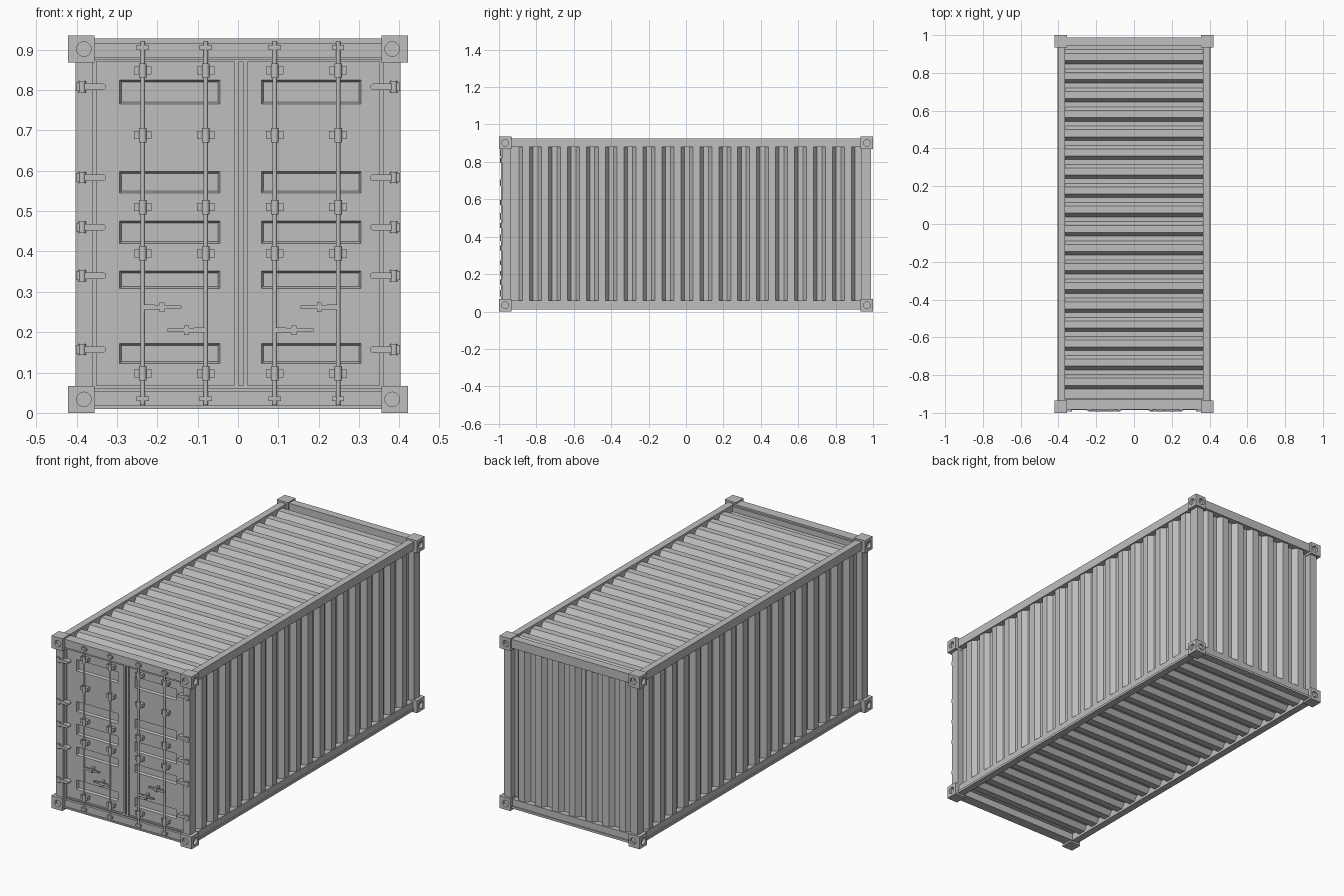
import bpy, bmesh, math
from mathutils import Matrix, Vector

cube = bpy.data.objects.get("Cube")
if cube:
    bpy.data.objects.remove(cube, do_unlink=True)

steel = bpy.data.materials.new("grey steel")
steel.use_nodes = True
steel.diffuse_color = (0.52, 0.52, 0.52, 1)
steel.node_tree.nodes["Principled BSDF"].inputs["Base Color"].default_value = (0.52, 0.52, 0.52, 1)


def finish(name, bm, smooth=False):
    mesh = bpy.data.meshes.new(name)
    bm.to_mesh(mesh)
    bm.free()
    mesh.materials.append(steel)
    ob = bpy.data.objects.new(name, mesh)
    bpy.context.collection.objects.link(ob)
    if smooth:
        bpy.ops.object.select_all(action='DESELECT')
        ob.select_set(True)
        bpy.context.view_layer.objects.active = ob
        bpy.ops.object.shade_smooth_by_angle(angle=math.radians(40))
    return ob


def add_box(bm, x, y, z):
    """Add a box given as three (low, high) ranges."""
    size = Vector((x[1] - x[0], y[1] - y[0], z[1] - z[0]))
    mid = Vector((sum(x), sum(y), sum(z))) / 2
    bmesh.ops.create_cube(bm, size=1, matrix=Matrix.Translation(mid) @ Matrix.Diagonal(size).to_4x4())


def boxes(name, *ranges):
    bm = bmesh.new()
    for r in ranges:
        add_box(bm, *r)
    return finish(name, bm)


def add_cylinder(bm, centre, radius, length, axis, sides=16):
    turn = Vector((0, 0, 1)).rotation_difference(Vector(axis)).to_matrix().to_4x4()
    bmesh.ops.create_cone(bm, cap_ends=True, segments=sides, radius1=radius, radius2=radius,
                          depth=length, matrix=Matrix.Translation(centre) @ turn)


def corrugated(name, ridges, start, end, middle, place, span):
    """Sweep a row of trapezoid ridges; place(along, height, across) gives a point."""
    pitch, foot, crown = 0.1012, 0.037, 0.018
    profile = [(start, 0)]
    for i in range(ridges):
        c = middle + (i - (ridges - 1) / 2) * pitch
        profile += [(c - foot, 0), (c - crown, 1), (c + crown, 1), (c + foot, 0)]
    profile.append((end, 0))
    bm = bmesh.new()
    rows = [[bm.verts.new(place(a, h, s)) for s in span] for a, h in profile]
    for p, q in zip(rows, rows[1:]):
        bm.faces.new((p[0], p[1], q[1], q[0]))
    bmesh.ops.recalc_face_normals(bm, faces=bm.faces)
    ob = finish(name, bm)
    mod = ob.modifiers.new("thickness", 'SOLIDIFY')
    mod.thickness = 0.003
    mod.offset = 0
    return ob


# Corrugated walls, roof and underside
for side, label in ((1, "left"), (-1, "right")):
    corrugated(label + "_wall", 18, -0.95, 0.95, 0.005,
               lambda a, h, s: (side * (0.368 + 0.026 * h), a, s), (0.05, 0.89))
corrugated("back_wall", 7, -0.37, 0.37, 0,
           lambda a, h, s: (a, 0.95 + 0.026 * h, s), (0.05, 0.89))
corrugated("roof", 18, -0.95, 0.95, 0.025,
           lambda a, h, s: (s, a, 0.888 + 0.026 * h), (-0.37, 0.37))
corrugated("underside", 18, -0.95, 0.95, 0.005,
           lambda a, h, s: (s, a, 0.05 - 0.026 * h), (-0.37, 0.37))

# Frame: posts and rails
for side, label in ((1, "left"), (-1, "right")):
    def sx(a, b):
        return tuple(sorted((side * a, side * b)))
    boxes(label + "_posts",
          (sx(0.36, 0.402), (-0.985, -0.935), (0.03, 0.9)),
          (sx(0.36, 0.402), (0.935, 0.988), (0.03, 0.9)))
    boxes(label + "_top_rail", (sx(0.365, 0.402), (-0.97, 0.97), (0.88, 0.926)))
    boxes(label + "_bottom_rail",
          (sx(0.365, 0.398), (-0.97, 0.97), (0.022, 0.058)),
          (sx(0.365, 0.404), (-0.97, 0.97), (0.01, 0.022)))
WIDE = (-0.38, 0.38)
boxes("back_header", (WIDE, (0.945, 0.988), (0.88, 0.928)))
boxes("back_sill", (WIDE, (0.945, 0.982), (0.022, 0.058)), (WIDE, (0.945, 0.988), (0.01, 0.022)))
boxes("front_header", (WIDE, (-0.978, -0.92), (0.88, 0.918)), (WIDE, (-0.983, -0.93), (0.915, 0.927)))
boxes("front_sill", (WIDE, (-0.978, -0.93), (0.016, 0.054)), (WIDE, (-0.985, -0.93), (0.01, 0.018)))

# Corner castings with round sockets on their outer faces
bm, holes = bmesh.new(), bmesh.new()
for i in (-1, 1):
    for j in (-1, 1):
        for z in (0.0335, 0.9015):
            x, y = i * 0.388, j * 0.967
            add_box(bm, (x - 0.033, x + 0.033), (y - 0.033, y + 0.033), (z - 0.0335, z + 0.0335))
            add_cylinder(holes, (i * 0.382, j * 1.0, z), 0.018, 0.03, (0, 1, 0), 20)
            add_cylinder(holes, (i * 0.421, y, z), 0.018, 0.03, (1, 0, 0), 20)
castings = finish("corner_castings", bm)
cutter = finish("socket_cutter", holes)
cut = castings.modifiers.new("sockets", 'BOOLEAN')
cut.operation, cut.solver, cut.object = 'DIFFERENCE', 'EXACT', cutter
bpy.context.view_layer.objects.active = castings
bpy.ops.object.modifier_apply(modifier=cut.name)
bpy.data.objects.remove(cutter, do_unlink=True)

# Doors with recessed panels
FACE = -0.965
PANELS = ((0.122, 0.172), (0.308, 0.352), (0.42, 0.475), (0.545, 0.598), (0.765, 0.825))
levels = [0.054] + [z for pair in PANELS for z in pair] + [0.882]
for name, columns in (("right_door", (-0.362, -0.293, -0.045, 0.007)),
                      ("left_door", (0.007, 0.058, 0.305, 0.362))):
    bm = bmesh.new()
    grid = [[bm.verts.new((x, FACE, z)) for x in columns] for z in levels]
    recessed = []
    for r in range(len(levels) - 1):
        for c in range(3):
            f = bm.faces.new((grid[r][c], grid[r][c + 1], grid[r + 1][c + 1], grid[r + 1][c]))
            if c == 1 and r % 2:
                recessed.append(f)
    bm.normal_update()
    bmesh.ops.inset_individual(bm, faces=recessed, thickness=0.007, depth=-0.012)
    finish(name, bm)

# Rubber seals around and between the doors
boxes("door_seals",
      ((-0.01, 0.002), (FACE - 0.008, FACE), (0.06, 0.876)),
      ((0.012, 0.024), (FACE - 0.008, FACE), (0.06, 0.876)),
      ((-0.36, -0.351), (FACE - 0.006, FACE), (0.06, 0.876)),
      ((0.351, 0.36), (FACE - 0.006, FACE), (0.06, 0.876)),
      ((-0.355, 0.355), (FACE - 0.006, FACE), (0.06, 0.068)),
      ((-0.355, 0.355), (FACE - 0.006, FACE), (0.87, 0.877)))

# Locking rods with guides and end cams
ROD_Y = -0.984
for n, x in enumerate((-0.236, -0.08, 0.091, 0.248), 1):
    bm = bmesh.new()
    add_cylinder(bm, (x, ROD_Y, 0.47), 0.0055, 0.9, (0, 0, 1), 12)
    for z in (0.098, 0.395, 0.51, 0.688, 0.848):
        add_cylinder(bm, (x, ROD_Y, z), 0.0095, 0.036, (0, 0, 1), 12)
    finish(f"lock_rod_{n}", bm, True)
    guides = [((x - 0.022, x + 0.022), (-0.984, FACE), (z - 0.01, z + 0.01))
              for z in (0.098, 0.395, 0.51, 0.688, 0.848)]
    cams = [((x - 0.015, x + 0.015), (-0.988, -0.975), (z - 0.006, z + 0.006)) for z in (0.035, 0.905)]
    boxes(f"rod_guides_{n}", *guides, *cams)

# Rod handles: a bar tapering to its free end, with a catch
for n, (root, tip, z) in enumerate(((-0.236, -0.14, 0.262), (-0.08, -0.175, 0.205),
                                    (0.248, 0.155, 0.262), (0.091, 0.187, 0.205)), 1):
    bm = bmesh.new()
    add_box(bm, tuple(sorted((root, tip))), (-0.992, -0.984), (z - 0.007, z + 0.007))
    for v in bm.verts:
        if abs(v.co.x - tip) < 0.001:
            v.co.z = z + (v.co.z - z) * 0.5
    mid = (root + tip) / 2
    add_box(bm, (mid - 0.006, mid + 0.006), (-0.995, FACE), (z - 0.012, z + 0.012))
    finish(f"rod_handle_{n}", bm)

# Hinges: strap on the door, knuckle and leaf on the post
for side, label in ((1, "left"), (-1, "right")):
    bm = bmesh.new()
    for z in (0.157, 0.34, 0.46, 0.583, 0.808):
        add_box(bm, tuple(sorted((side * 0.335, side * 0.385))), (-0.992, FACE), (z - 0.008, z + 0.008))
        add_cylinder(bm, (side * 0.335, (FACE - 0.992) / 2, z), 0.008, 0.027, (0, 1, 0), 12)
        add_cylinder(bm, (side * 0.386, -0.985, z), 0.009, 0.028, (0, 0, 1), 12)
        add_box(bm, tuple(sorted((side * 0.386, side * 0.401))), (-0.99, -0.98), (z - 0.011, z + 0.011))
    finish(label + "_hinges", bm, True)
